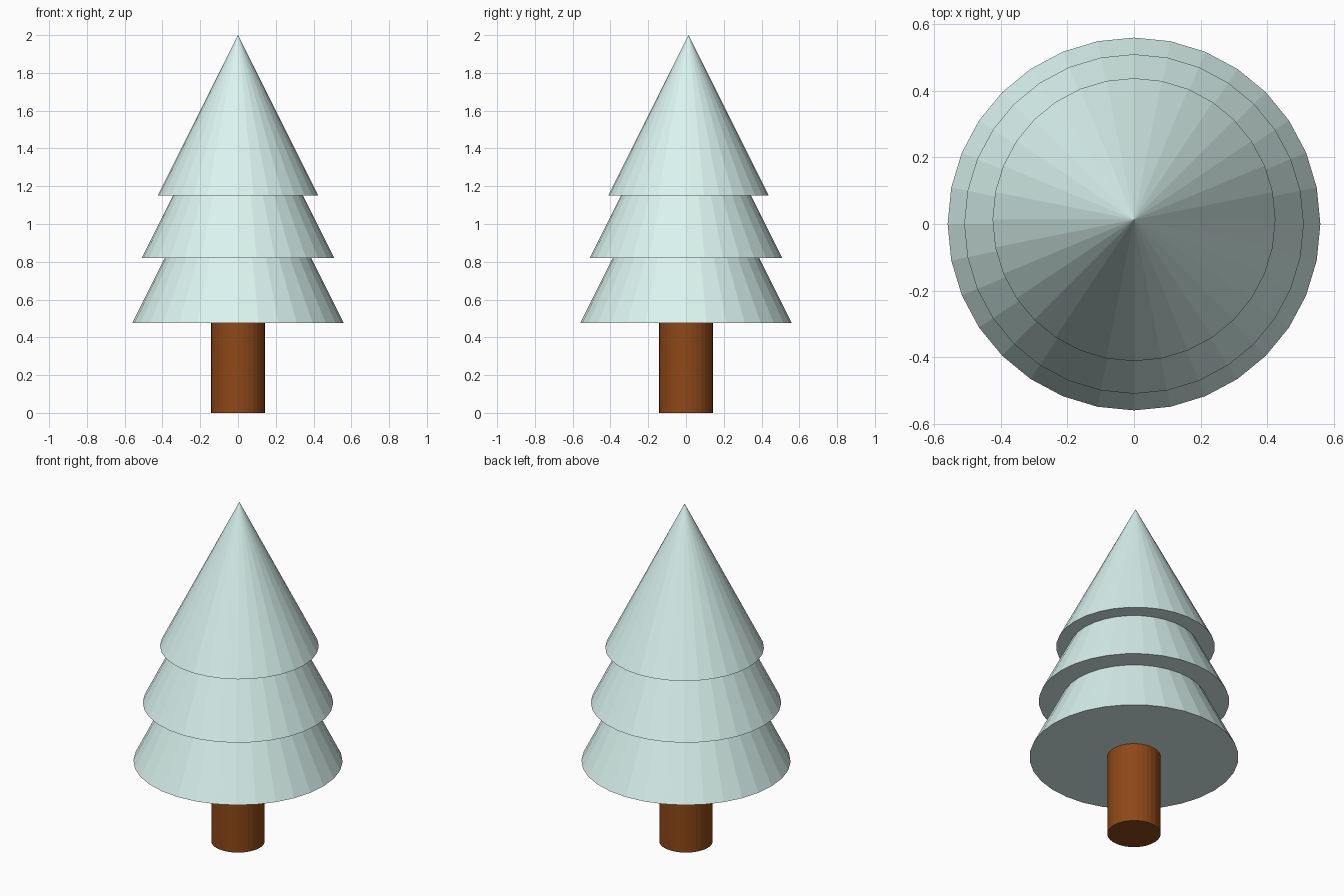
import bpy

if "Cube" in bpy.data.objects:
    bpy.data.objects.remove(bpy.data.objects["Cube"])


def material(name, color):
    mat = bpy.data.materials.new(name)
    mat.diffuse_color = (*color, 1.0)
    mat.use_nodes = True
    mat.node_tree.nodes["Principled BSDF"].inputs["Base Color"].default_value = mat.diffuse_color
    return mat


needles = material("pale_needles", (0.70, 0.90, 0.86))
bark = material("brown_bark", (0.27, 0.065, 0.009))


def foliage(name, radius, base, tip, y=0.0):
    """Closed 32-sided cone with flat facets."""
    bpy.ops.mesh.primitive_cone_add(
        vertices=32, radius1=radius, radius2=0, depth=tip - base,
        location=(0, y, (base + tip) / 2))
    obj = bpy.context.object
    obj.name = name
    obj.data.materials.append(needles)


# Three overlapping foliage tiers, the top one set slightly back
foliage("lower_foliage", 0.56, 0.475, 1.60)
foliage("middle_foliage", 0.51, 0.82, 1.84)
foliage("upper_foliage", 0.425, 1.15, 2.0, y=0.013)

# Trunk, running a little way up inside the lower tier
trunk_top = 0.60
bpy.ops.mesh.primitive_cylinder_add(
    vertices=32, radius=0.143, depth=trunk_top, location=(0, 0, trunk_top / 2))
trunk = bpy.context.object
trunk.name = "trunk"
trunk.data.materials.append(bark)
